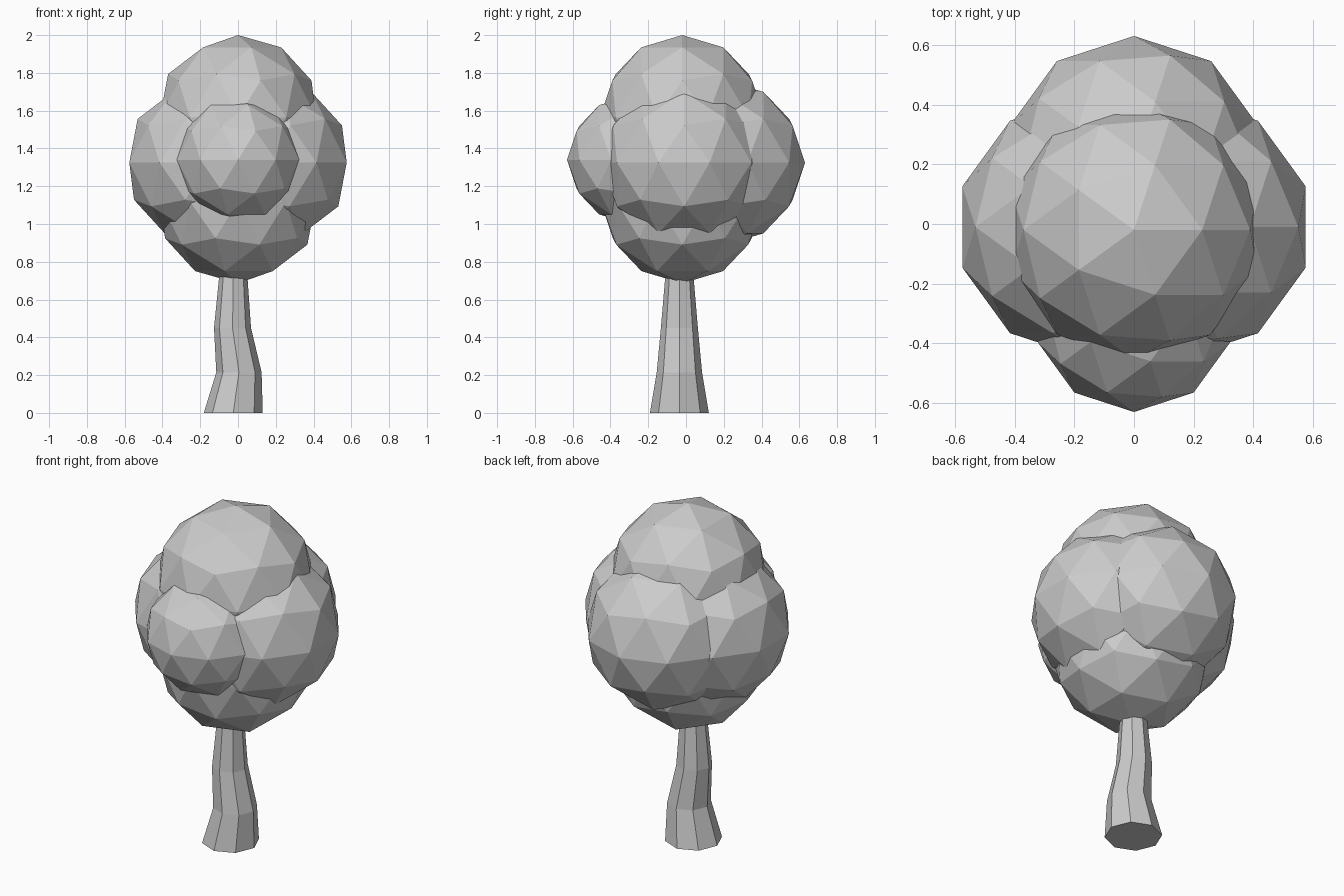
import bpy, bmesh, math

if "Cube" in bpy.data.objects:
    bpy.data.objects.remove(bpy.data.objects["Cube"])

# Foliage: overlapping low-poly balls (name, centre, radius)
balls = [
    ("foliage_top", (0, -0.02, 1.565), 0.435),
    ("foliage_bottom", (0, -0.02, 1.118), 0.432),
    ("foliage_front", (0, -0.29, 1.34), 0.34),
    ("foliage_back", (0, 0.19, 1.325), 0.44),
    ("foliage_left", (-0.157, -0.01, 1.325), 0.44),
    ("foliage_right", (0.157, -0.01, 1.325), 0.44),
]
for name, centre, radius in balls:
    bpy.ops.mesh.primitive_ico_sphere_add(subdivisions=2, radius=radius, location=centre)
    bpy.context.object.name = name

# Trunk: bent, tapering octagonal tube (x, y, z, radius)
rings = [
    (-0.025, -0.035, 0.0, 0.156),
    (0.005, -0.035, 0.215, 0.12),
    (-0.029, -0.035, 0.45, 0.098),
    (-0.025, -0.035, 0.72, 0.075),
]
SIDES = 8
bm = bmesh.new()
loops = []
for x, y, z, r in rings:
    loops.append([bm.verts.new((x + r * math.cos(a), y + r * math.sin(a), z))
                  for a in (2 * math.pi * i / SIDES for i in range(SIDES))])
for low, high in zip(loops, loops[1:]):
    for i in range(SIDES):
        j = (i + 1) % SIDES
        bm.faces.new((low[i], low[j], high[j], high[i]))
bm.faces.new(loops[0][::-1])
bm.faces.new(loops[-1])
mesh = bpy.data.meshes.new("trunk")
bm.to_mesh(mesh)
bm.free()
bpy.context.collection.objects.link(bpy.data.objects.new("trunk", mesh))
